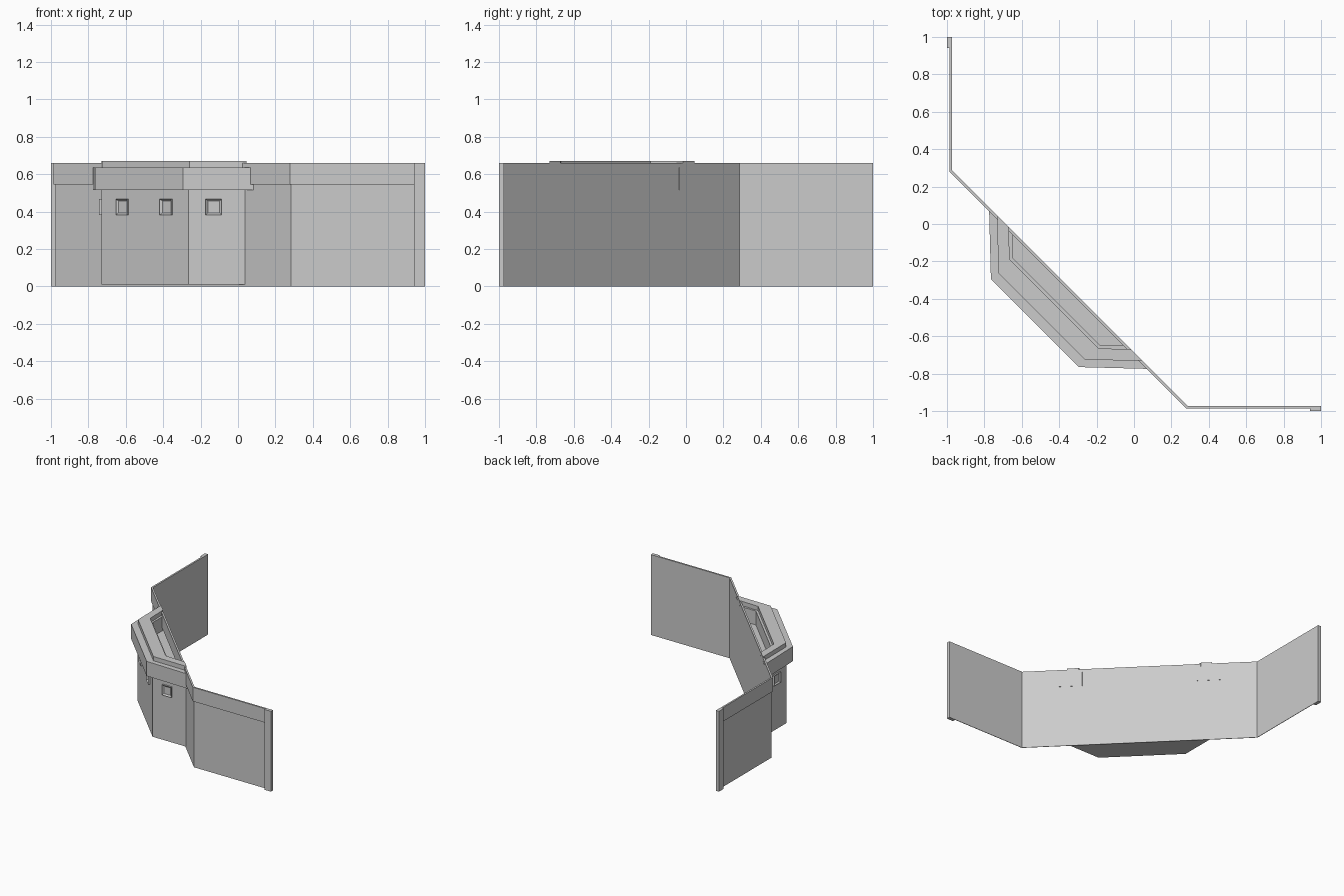
import bpy, bmesh, math
from mathutils import Matrix, Vector

cube = bpy.data.objects.get("Cube")
if cube:
    bpy.data.objects.remove(cube, do_unlink=True)

grey = bpy.data.materials.new("plain_grey")
grey.use_nodes = True
colour = (0.6, 0.6, 0.6, 1)
grey.diffuse_color = colour
grey.node_tree.nodes["Principled BSDF"].inputs["Base Color"].default_value = colour


def finish(name, bm):
    bmesh.ops.recalc_face_normals(bm, faces=bm.faces)
    mesh = bpy.data.meshes.new(name)
    bm.to_mesh(mesh)
    bm.free()
    mesh.materials.append(grey)
    obj = bpy.data.objects.new(name, mesh)
    bpy.context.collection.objects.link(obj)
    return obj


def prism(name, outline, low, high):
    bm = bmesh.new()
    face = bm.faces.new([bm.verts.new((x, y, low)) for x, y in outline])
    top = bmesh.ops.extrude_face_region(bm, geom=[face])["geom"]
    bmesh.ops.translate(bm, vec=(0, 0, high - low),
                        verts=[v for v in top if isinstance(v, bmesh.types.BMVert)])
    return finish(name, bm)


def mirrored(half):
    """Complete a half path by reflecting it across the x = y diagonal."""
    return half + [(y, x) for x, y in reversed(half)]


# Three-sided wall: its inner path pushed outward with mitred corners
BASE, CORNER, HEIGHT = -0.972, 0.285, 0.66


def wall_path(push):
    return mirrored([(BASE - push, 1),
                     (BASE - push, CORNER - push * math.tan(math.pi / 8))])


def wall(name, thickness, low, high):
    prism(name, wall_path(0) + wall_path(thickness)[::-1], low, high)


wall("wall_panels", 0.004, 0, 0.545)
wall("wall_top_band", 0.014, 0.545, HEIGHT)

# End posts
post = [(-1, 1), (-1, 0.94), (BASE, 0.94), (BASE, 1)]
prism("right_end_post", post, 0, HEIGHT)
prism("left_end_post", [(y, x) for x, y in post], 0, HEIGHT)

# Projecting bay with an open top
prism("bay_body", mirrored([(-0.73, 0.04), (-0.73, -0.265)]), 0.01, 0.52)


def open_ring(name, outer, inner, low, high):
    prism(name, mirrored(outer) + mirrored(inner)[::-1], low, high)


open_ring("bay_collar", [(-0.775, 0.09), (-0.765, -0.295)],
          [(-0.65, -0.035), (-0.65, -0.18)], 0.515, 0.635)
open_ring("bay_cap", [(-0.73, 0.045), (-0.727, -0.26)],
          [(-0.67, -0.015), (-0.665, -0.19)], 0.635, 0.67)


# Small framed openings around the bay
def framed_opening(name, x, y, angle):
    bm = bmesh.new()
    bmesh.ops.create_cube(bm, size=1)
    bmesh.ops.scale(bm, vec=(0.085, 0.024, 0.085), verts=bm.verts)
    bm.normal_update()
    front = min(bm.faces, key=lambda f: f.calc_center_median().y)
    bmesh.ops.inset_individual(bm, faces=[front], thickness=0.016)
    bmesh.ops.translate(bm, vec=(0, 0.01, 0), verts=front.verts)
    place = Matrix.Translation(Vector((x, y, 0.425))) @ Matrix.Rotation(angle, 4, "Z")
    bmesh.ops.transform(bm, matrix=place, verts=bm.verts)
    finish(name, bm)


diagonal = -math.pi / 4
framed_opening("front_opening", -0.13, -0.73, 0)
framed_opening("side_opening", -0.73, -0.13, 2 * diagonal)
framed_opening("diagonal_opening_left", -0.38, -0.615, diagonal)
framed_opening("diagonal_opening_right", -0.615, -0.38, diagonal)
